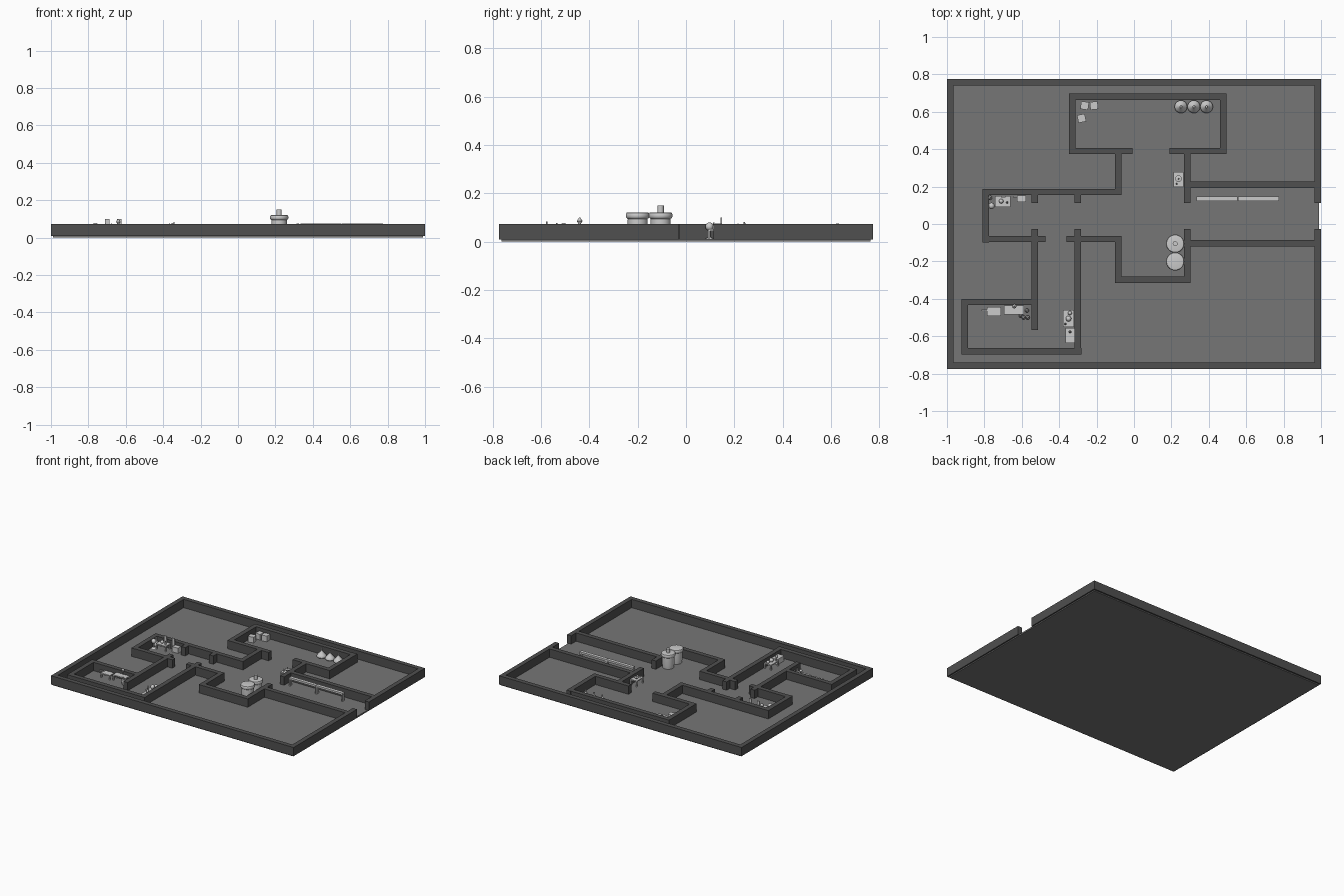
import bpy, math

if "Cube" in bpy.data.objects:
    bpy.data.objects.remove(bpy.data.objects["Cube"])

FLOOR, TOP, T = 0.011, 0.073, 0.034   # floor level, wall top, wall thickness


def material(name, v):
    m = bpy.data.materials.new(name)
    m.diffuse_color = (v, v, v, 1)
    m.use_nodes = True
    m.node_tree.nodes["Principled BSDF"].inputs["Base Color"].default_value = m.diffuse_color
    return m


DARK, MID = material("dark_stone", 0.08), material("floor_stone", 0.18)


def box(name, x0, x1, y0, y1, z0, z1, mat=None, rot=0):
    bpy.ops.mesh.primitive_cube_add(size=1, location=((x0 + x1) / 2, (y0 + y1) / 2, (z0 + z1) / 2),
                                    rotation=(0, 0, math.radians(rot)))
    o = bpy.context.object
    o.name = name
    o.scale = (x1 - x0, y1 - y0, z1 - z0)
    bpy.ops.object.transform_apply(location=False, rotation=False, scale=True)
    if mat:
        o.data.materials.append(mat)
    return o


def lathe(name, x, y, profile, n=24):
    # revolve (radius, height) points about the vertical axis
    verts, faces = [], []
    for r, z in profile:
        for i in range(n):
            a = 2 * math.pi * i / n
            verts.append((r * math.cos(a), r * math.sin(a), z))
    for k in range(len(profile) - 1):
        for i in range(n):
            j = (i + 1) % n
            faces.append((k * n + i, k * n + j, (k + 1) * n + j, (k + 1) * n + i))
    faces.append(tuple(reversed(range(n))))
    faces.append(tuple((len(profile) - 1) * n + i for i in range(n)))
    me = bpy.data.meshes.new(name)
    me.from_pydata(verts, [], faces)
    o = bpy.data.objects.new(name, me)
    o.location = (x, y, 0)
    bpy.context.collection.objects.link(o)
    bpy.ops.object.select_all(action='DESELECT')
    bpy.context.view_layer.objects.active = o
    o.select_set(True)
    bpy.ops.object.shade_smooth_by_angle(angle=math.radians(40))
    return o


def ball(name, x, y, z, r):
    bpy.ops.mesh.primitive_uv_sphere_add(segments=16, ring_count=8, radius=r, location=(x, y, z))
    bpy.context.object.name = name
    bpy.ops.object.shade_smooth()


def bottle(name, x, y, z, h):
    r = h * 0.22
    lathe(name, x, y, [(r, z), (r, z + h * .5), (r * .4, z + h * .7), (r * .4, z + h)], 12)


def table(name, x0, x1, y0, y1, top, thick=0.008):
    box(name + "_top", x0, x1, y0, y1, top - thick, top)
    for x in (x0, x1 - 0.008):
        for y in (y0, y1 - 0.008):
            box(name + "_leg", x, x + 0.008, y, y + 0.008, FLOOR, top - thick)


# floor slab
box("floor", -0.99, 0.99, -0.763, 0.763, 0, FLOOR, MID)


# walls along x: (x0, x1, centre y)
for x0, x1, y in [
        (-1, 1, 0.757), (-1, 1, -0.757),
        (-.348, .495, .68), (-.348, -.008, .39), (.19, .495, .39),
        (.267, 1, .21), (.267, 1, -.102), (-.102, .302, -.299),
        (-.81, -.067, .171), (-.81, -.474, -.08), (-.361, -.067, -.08),
        (-.92, -.514, -.417), (-.92, -.281, -.68)]:
    box("wall_x", x0, x1, y - T / 2, y + T / 2, 0.008, TOP, DARK)

# walls along y: (centre x, y0, y1)
for x, y0, y1 in [
        (-.983, -.774, .774), (.983, .113, .774), (.983, -.774, -.028),
        (-.331, .373, .697), (.478, .373, .699),
        (-.085, .154, .407), (.284, .113, .407),
        (.284, -.316, -.026), (-.085, -.316, -.063),
        (-.793, -.1, .188), (-.531, .113, .188), (-.3, .113, .188),
        (-.531, -.566, -.026), (-.3, -.697, -.026), (-.904, -.697, -.4)]:
    box("wall_y", x - T / 2, x + T / 2, y0, y1, 0.008, TOP, DARK)

# storage room: crates and pointed sacks
for x, y, rot in [(-.264, .633, -8), (-.214, .633, 6), (-.28, .565, 12)]:
    box("crate", x - .021, x + .021, y - .021, y + .021, FLOOR, .053, None, rot)
for x in (.251, .32, .388):
    lathe("sack", x, .627, [(.026, FLOOR), (.034, .018), (.034, .025), (.026, .035),
                            (.012, .051), (.005, .062), (.006, .075)], 20)

# two large pots, one with a knob on its lid
POT = [(.038, FLOOR), (.042, .04), (.041, .094), (.046, .097), (.049, .103),
       (.049, .112), (.046, .119), (.036, .121)]
for y in (-.105, -.2):
    lathe("pot", .22, y, POT, 32)
lathe("pot_knob", .22, -.105, [(.013, .118), (.013, .15)], 16)

# pair of long narrow benches in the east passage
for x in (.335, .556):
    table("long_bench", x, x + .219, .124, .148, .074, .014)

# side table by the north corridor
table("side_table", .211, .265, .198, .278, .055)
lathe("side_bowl", .238, .242, [(.01, .055), (.018, .065), (.004, .067), (.003, .08)], 16)
bottle("side_bottle", .228, .215, .055, .02)

# west room: work table, stool, globe and small vessels
table("work_table", -.742, -.66, .092, .15, .052)
ball("work_globe", -.71, .122, .062, .012)
bottle("work_bottle", -.678, .115, .052, .026)
for x in (-.7, -.634):
    box("chair_back", x - .012, x + .012, .143, .149, FLOOR, .1)
box("stool", -.625, -.577, .118, .152, FLOOR, .05)
ball("globe", -.762, .097, .062, .017)
lathe("globe_stand", -.762, .097, [(.016, FLOOR), (.005, .018), (.005, .048)], 12)
bottle("tall_bottle", -.772, .14, FLOOR, .06)

# southwest room: low tables with tools and vessels
table("low_table_a", -.787, -.71, -.493, -.443, .045)
box("tool_handle", -.815, -.78, -.466, -.458, .04, .048)
table("low_table_b", -.695, -.588, -.483, -.437, .052)
lathe("flask", -.64, -.44, [(.004, .052), (.004, .072), (.012, .084), (.002, .1)], 8)
for x, y in [(-.59, -.5), (-.572, -.462), (-.568, -.5), (-.605, -.49)]:
    bottle("vial", x, y, FLOOR, .05)

# southwest room: cabinet and shelf on the east side
table("cabinet", -.38, -.322, -.55, -.46, .05)
ball("orb_large", -.35, -.506, .062, .015)
ball("orb_small", -.343, -.476, .058, .011)
bottle("cabinet_bottle", -.367, -.535, .05, .026)
box("chest", -.365, -.315, -.635, -.556, FLOOR, .05)
bottle("chest_bottle", -.342, -.577, .05, .033)
